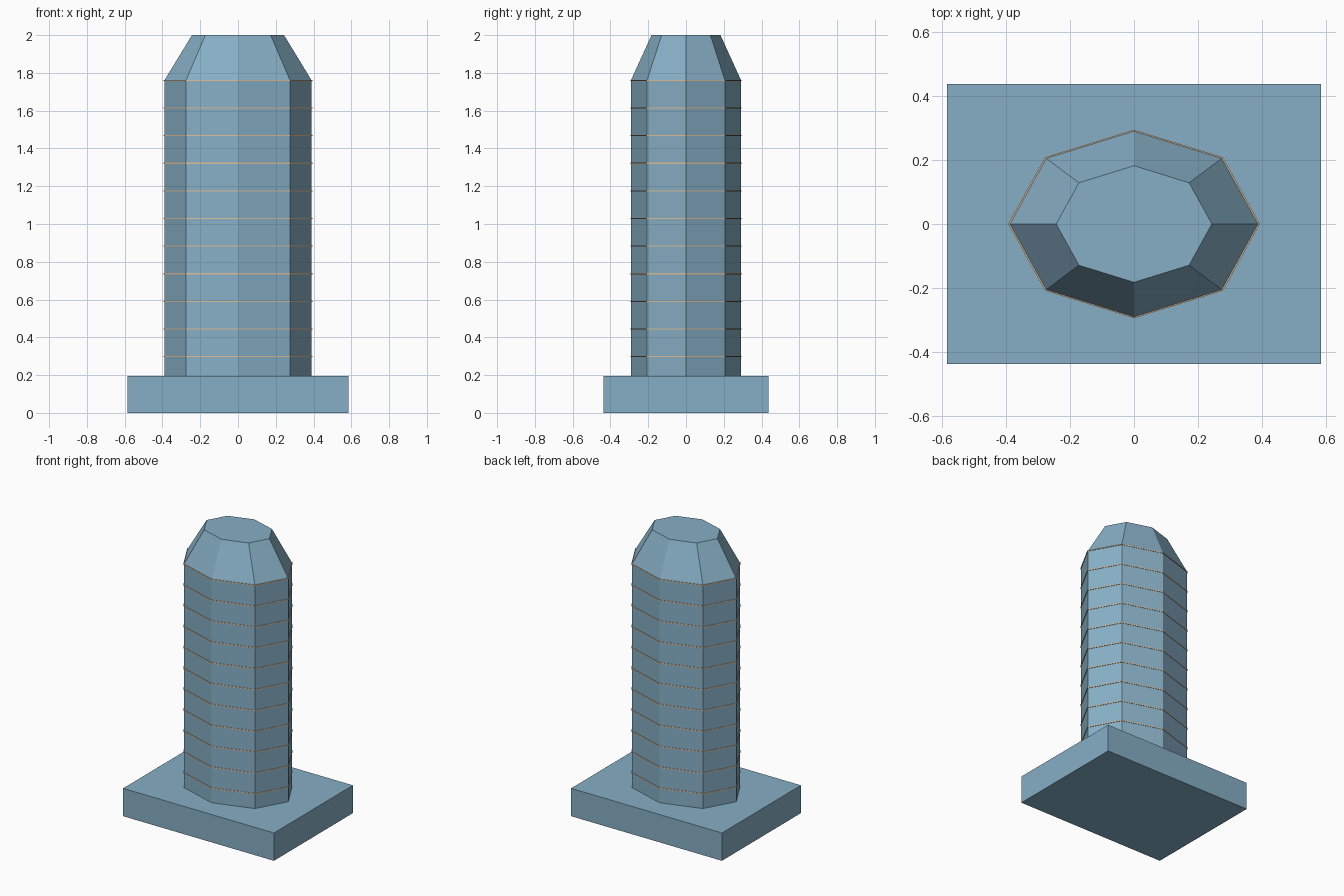
import bpy
import bmesh
from math import cos, sin, tau

if "Cube" in bpy.data.objects:
    bpy.data.objects.remove(bpy.data.objects["Cube"], do_unlink=True)

SIDES = 8
RX, RY = 0.39, 0.292          # tower half widths
BASE_TOP, SHOULDER, TOP = 0.195, 1.76, 2.0


def material(name, rgb):
    mat = bpy.data.materials.new(name)
    mat.use_nodes = True
    mat.diffuse_color = (*rgb, 1)
    mat.node_tree.nodes["Principled BSDF"].inputs["Base Color"].default_value = (*rgb, 1)
    return mat


def finish(name, bm, mat):
    bmesh.ops.recalc_face_normals(bm, faces=bm.faces)
    mesh = bpy.data.meshes.new(name)
    bm.to_mesh(mesh)
    bm.free()
    mesh.materials.append(mat)
    obj = bpy.data.objects.new(name, mesh)
    bpy.context.collection.objects.link(obj)
    return obj


def loft(name, sections, mat):
    """Capped eight-sided solid through (height, scale) sections."""
    bm = bmesh.new()
    rings = [[bm.verts.new((RX * s * cos(tau * i / SIDES),
                            RY * s * sin(tau * i / SIDES), z))
              for i in range(SIDES)] for z, s in sections]
    for low, high in zip(rings, rings[1:]):
        for i in range(SIDES):
            j = (i + 1) % SIDES
            bm.faces.new((low[i], low[j], high[j], high[i]))
    bm.faces.new(rings[0][::-1])
    bm.faces.new(rings[-1])
    return finish(name, bm, mat)


blue = material("glass blue", (0.24, 0.43, 0.56))
tan = material("pale tan", (0.75, 0.52, 0.32))

# Rectangular podium
bm = bmesh.new()
bmesh.ops.create_cube(bm, size=1)
for v in bm.verts:
    v.co.x *= 1.17
    v.co.y *= 0.875
    v.co.z = (v.co.z + 0.5) * BASE_TOP
finish("podium", bm, blue)

# Shaft with tapered crown
loft("tower", [(BASE_TOP, 1), (SHOULDER, 1), (TOP, 0.625)], blue)

# Thin floor bands, evenly spaced up to the shoulder
FLOORS = 11
for k in range(FLOORS):
    z = 0.298 + (SHOULDER - 0.298) * k / (FLOORS - 1)
    loft(f"floor_band_{k + 1}", [(z - 0.003, 1.01), (z + 0.003, 1.01)], tan)
